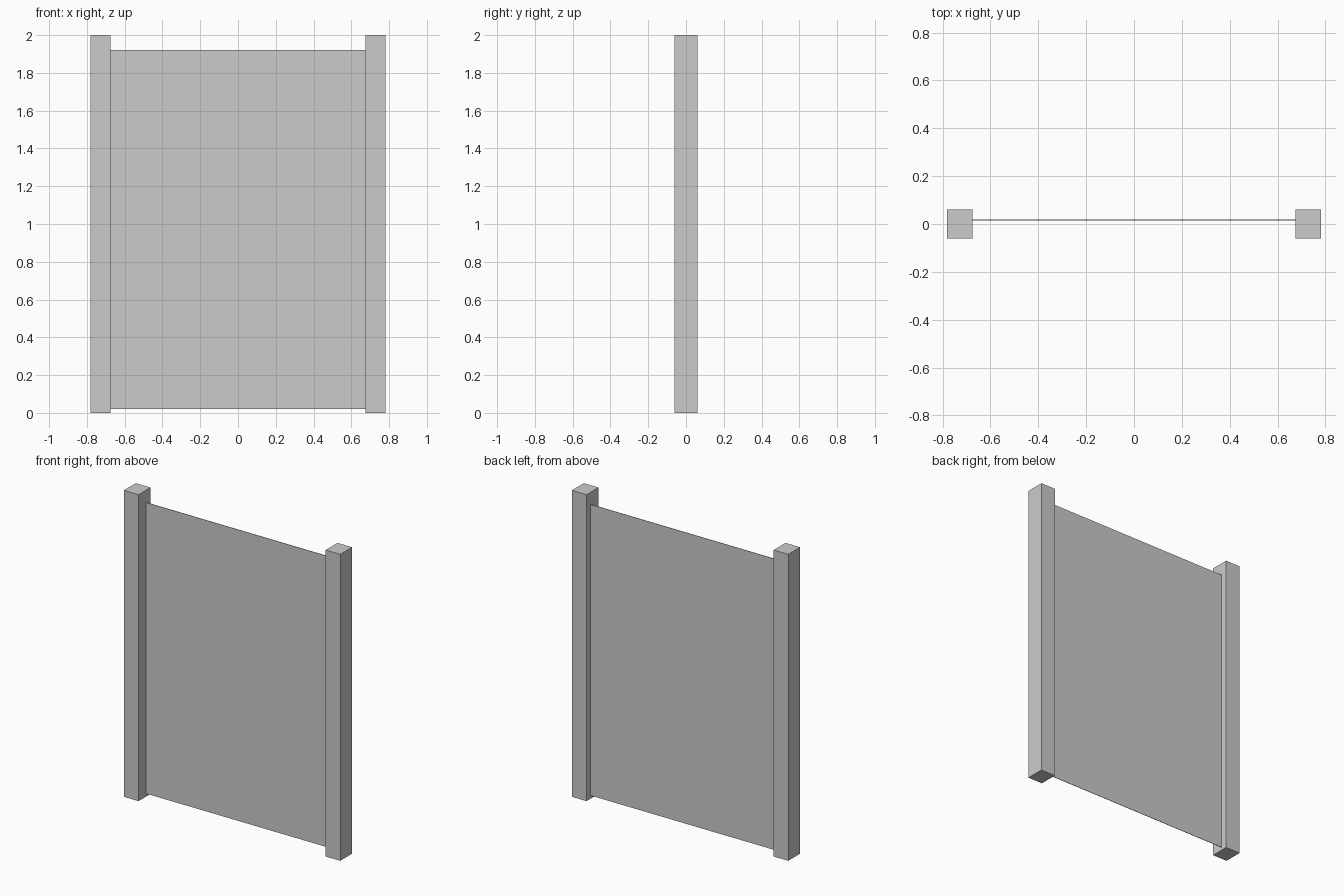
import bpy

if "Cube" in bpy.data.objects:
    bpy.data.objects.remove(bpy.data.objects["Cube"])


def box(name, lo, hi):
    """Axis-aligned box between two corners."""
    bpy.ops.mesh.primitive_cube_add(size=1, location=[(a + b) / 2 for a, b in zip(lo, hi)])
    ob = bpy.context.object
    ob.name = name
    ob.scale = [b - a for a, b in zip(lo, hi)]
    bpy.ops.object.transform_apply(location=False, rotation=False, scale=True)
    return ob


POST_IN, POST_OUT, POST_HALF_DEPTH = 0.675, 0.781, 0.061

# Square posts on both sides
for side, x0, x1 in (("left", -POST_OUT, -POST_IN), ("right", POST_IN, POST_OUT)):
    box(f"{side}_post", (x0, -POST_HALF_DEPTH, 0), (x1, POST_HALF_DEPTH, 2))

# Thin sheet between the posts, set slightly towards the back
box("panel", (-POST_IN, 0.0155, 0.02), (POST_IN, 0.0185, 1.92))
